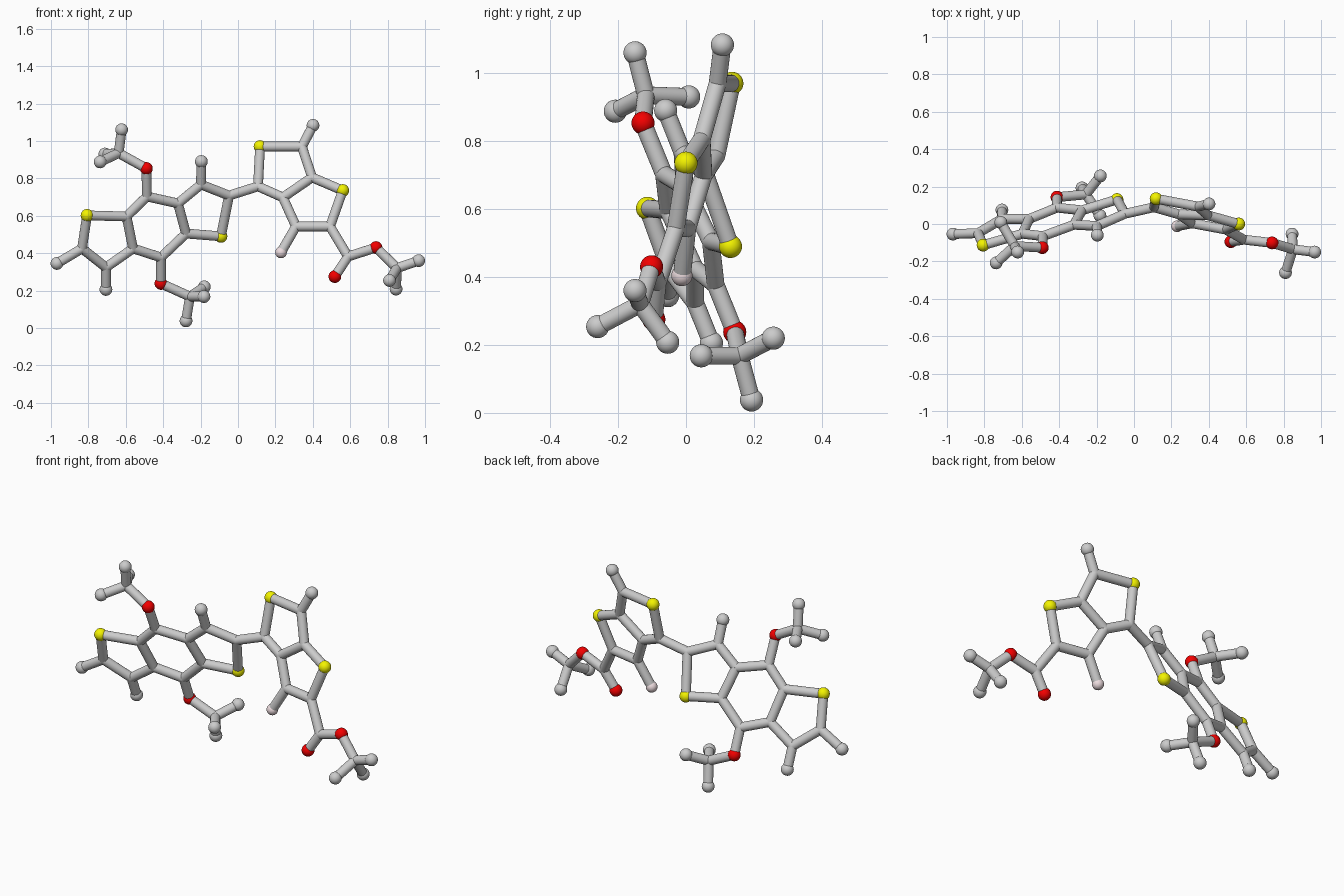
import bpy
from mathutils import Vector

if "Cube" in bpy.data.objects:
    bpy.data.objects.remove(bpy.data.objects["Cube"])

BOND_R, BALL_R, PINK_R = 0.026, 0.034, 0.031


def material(name, rgb):
    m = bpy.data.materials.new(name)
    m.diffuse_color = (*rgb, 1)
    m.use_nodes = True
    m.node_tree.nodes["Principled BSDF"].inputs["Base Color"].default_value = m.diffuse_color
    return m


red = material("red", (0.9, 0.0, 0.0))
yellow = material("yellow", (0.9, 0.9, 0.0))
pink = material("pale_pink", (0.85, 0.72, 0.74))


def on_plane(points, a, b, c):
    """Lift front-view (x, z) points onto the plane y = a + b*x + c*z."""
    return {n: Vector((x, a + b * x + c * z, z)) for n, (x, z) in points.items()}


# Left fused ring system: S sulphur, O oxygen, H end ball, C carbon joint
atoms = on_plane({
    "S1": (-.807, .602), "C1": (-.834, .425), "C2": (-.706, .324),
    "C3": (-.561, .425), "C4": (-.596, .596), "C5": (-.487, .703),
    "C6": (-.321, .666), "C7": (-.278, .505), "C8": (-.412, .377),
    "C9": (-.198, .767), "C10": (-.048, .708), "S2": (-.091, .490),
    "O1": (-.490, .853), "O2": (-.412, .238), "H1": (-.968, .345),
    "H2": (-.706, .206), "H3": (-.196, .890),
}, .354, .2776, -.4038)

# Right fused ring pair with its ester arm
atoms.update(on_plane({
    "C11": (.107, .757), "S3": (.118, .970), "C12": (.342, .970),
    "H4": (.401, 1.083), "C13": (.396, .805), "C14": (.240, .698),
    "S4": (.560, .735), "C15": (.492, .543), "C16": (.310, .543),
    "F1": (.230, .404), "C17": (.588, .382), "O3": (.518, .275),
    "O4": (.738, .430),
}, -.059, -.187, .2227))

# Three-pronged ends: joint carbon followed by its three end balls
prongs = [
    ("O1", (-.638, -.118, .935), (-.622, -.150, 1.06), (-.737, -.208, .888), (-.712, .008, .930)),
    ("O2", (-.257, .158, .168), (-.278, .193, .038), (-.180, .257, .220), (-.182, .045, .168)),
    ("O4", (.850, -.135, .320), (.966, -.150, .360), (.810, -.260, .254), (.845, -.054, .208)),
]

# Bond chains
chains = ["C4 S1 C1 C2 C3 C4 C5 C6 C7 C8 C3", "C6 C9 C10 S2 C7", "C5 O1", "C8 O2",
          "C1 H1", "C2 H2", "C9 H3", "C10 C11 S3 C12 C13 C14 C11", "C12 H4",
          "C13 S4 C15 C16 C14", "C16 F1", "C15 C17 O4", "C17 O3"]
for i, (root, hub, *tips) in enumerate(prongs):
    c = f"C{20 + i}"
    atoms[c] = Vector(hub)
    chains.append(f"{root} {c}")
    for j, tip in enumerate(tips):
        h = f"H{10 + 3 * i + j}"
        atoms[h] = Vector(tip)
        chains.append(f"{c} {h}")


def finish(name, mat=None):
    ob = bpy.context.object
    ob.name = name
    if mat:
        ob.data.materials.append(mat)
    bpy.ops.object.shade_smooth_by_angle()


# Balls at every joint
kinds = {"S": ("yellow_ball", BALL_R, yellow), "O": ("red_ball", BALL_R, red),
         "F": ("pink_ball", PINK_R, pink), "H": ("end_ball", BALL_R, None),
         "C": ("joint", BOND_R, None)}
for key, p in atoms.items():
    name, r, mat = kinds[key[0]]
    bpy.ops.mesh.primitive_uv_sphere_add(segments=32, ring_count=16, radius=r, location=p)
    finish(name, mat)

# Rods between neighbouring joints
for chain in chains:
    keys = chain.split()
    for a, b in zip(keys, keys[1:]):
        d = atoms[b] - atoms[a]
        bpy.ops.mesh.primitive_cylinder_add(
            vertices=24, radius=BOND_R, depth=d.length,
            location=(atoms[a] + atoms[b]) / 2,
            rotation=d.to_track_quat('Z', 'Y').to_euler())
        finish("rod")
